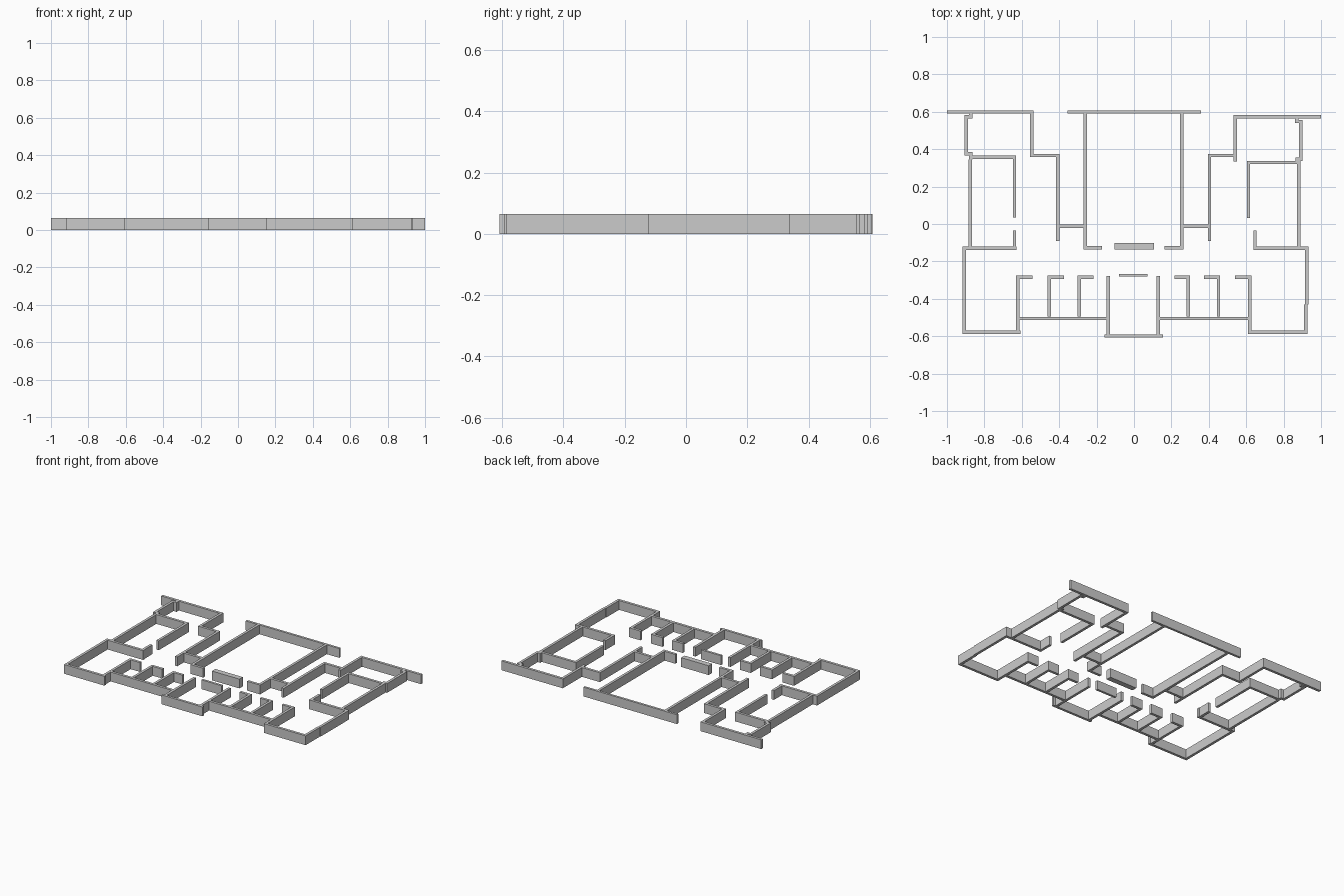
import bpy, bmesh
from mathutils import Vector

H = 0.064   # wall height
T = 0.018   # wall thickness


def wall(name, *pts, t=T):
    """Mitred wall of constant thickness following an axis-aligned path."""
    pts = [Vector(p) for p in pts]
    norms = []
    for a, b in zip(pts, pts[1:]):
        d = (b - a).normalized()
        norms.append(Vector((-d.y, d.x)))
    bm = bmesh.new()
    rings = []
    for i, p in enumerate(pts):
        if i == 0:
            n = norms[0]
        elif i == len(pts) - 1:
            n = norms[-1]
        else:
            n = (norms[i - 1] + norms[i]) / (1 + norms[i - 1].dot(norms[i]))
        l, r = p + n * t / 2, p - n * t / 2
        rings.append([bm.verts.new((*q, z)) for q, z in
                      ((l, 0), (r, 0), (r, H), (l, H))])
    for a, b in zip(rings, rings[1:]):
        for k in range(4):
            bm.faces.new((a[k], a[(k + 1) % 4], b[(k + 1) % 4], b[k]))
    bm.faces.new(rings[0])
    bm.faces.new(rings[-1])
    bmesh.ops.recalc_face_normals(bm, faces=bm.faces)
    me = bpy.data.meshes.new(name)
    bm.to_mesh(me)
    bm.free()
    bpy.context.collection.objects.link(bpy.data.objects.new(name, me))


# central hall
wall("hall_back_wall", (-0.355, 0.599), (0.359, 0.599), t=0.016)
wall("hall_left_wall", (-0.26, 0.592), (-0.26, -0.127), (-0.17, -0.127))
wall("hall_right_wall", (0.255, 0.592), (0.255, -0.127), (0.164, -0.127))
wall("hall_counter", (-0.103, -0.119), (0.107, -0.119), t=0.037)

# left wing
wall("left_back_wall", (-1, 0.599), (-0.546, 0.599), (-0.546, 0.366),
     (-0.408, 0.366), (-0.408, -0.092))
wall("left_link_wall", (-0.399, -0.012), (-0.269, -0.012))
wall("left_upper_side_wall", (-0.873, 0.59), (-0.873, 0.573), (-0.896, 0.573),
     (-0.896, 0.376), (-0.873, 0.376), (-0.873, 0.345))
wall("left_room_wall", (-0.864, 0.356), (-0.639, 0.356), (-0.639, 0.035))
wall("left_middle_side_wall", (-0.875, 0.345), (-0.875, -0.12))
wall("left_door_stub", (-0.639, -0.034), (-0.639, -0.121))
wall("left_lower_room_wall", (-0.627, -0.129), (-0.907, -0.129),
     (-0.907, -0.579), (-0.608, -0.579))

# right wing
wall("right_back_wall", (1, 0.574), (0.541, 0.574), (0.541, 0.333))
wall("right_inner_wall", (0.532, 0.366), (0.404, 0.366), (0.404, -0.092))
wall("right_link_wall", (0.264, -0.012), (0.395, -0.012))
wall("right_upper_side_wall", (0.871, 0.565), (0.871, 0.548), (0.892, 0.548),
     (0.892, 0.346), (0.873, 0.346), (0.873, 0.322))
wall("right_room_wall", (0.864, 0.329), (0.612, 0.329), (0.612, 0.031))
wall("right_middle_side_wall", (0.881, 0.338), (0.881, -0.12))
wall("right_door_stub", (0.647, -0.034), (0.647, -0.121))
wall("right_lower_room_wall", (0.638, -0.129), (0.923, -0.129), (0.923, -0.43))
wall("right_lower_corner_wall", (0.919, -0.43), (0.919, -0.579), (0.609, -0.579))

# front row of small rooms: side wall with a short return beside each doorway
for side, rooms in (("left", ((-0.622, -0.543, -0.57), (-0.454, -0.373, -0.495),
                              (-0.292, -0.217, -0.495))),
                    ("right", ((0.618, 0.541, -0.57), (0.452, 0.374, -0.495),
                               (0.291, 0.217, -0.495)))):
    for i, (x, door, y_end) in enumerate(rooms):
        wall(f"{side}_cell_wall_{i + 1}", (door, -0.285), (x, -0.285), (x, y_end))
wall("left_front_wall", (-0.614, -0.505), (-0.145, -0.505))
wall("right_front_wall", (0.138, -0.505), (0.61, -0.505))

# entrance porch
wall("entrance_front_wall", (-0.157, -0.5995), (0.154, -0.5995), t=0.017)
wall("entrance_left_wall", (-0.137, -0.277), (-0.137, -0.592))
wall("entrance_right_wall", (0.13, -0.277), (0.13, -0.592))
wall("entrance_screen", (-0.081, -0.274), (0.073, -0.274), t=0.016)
